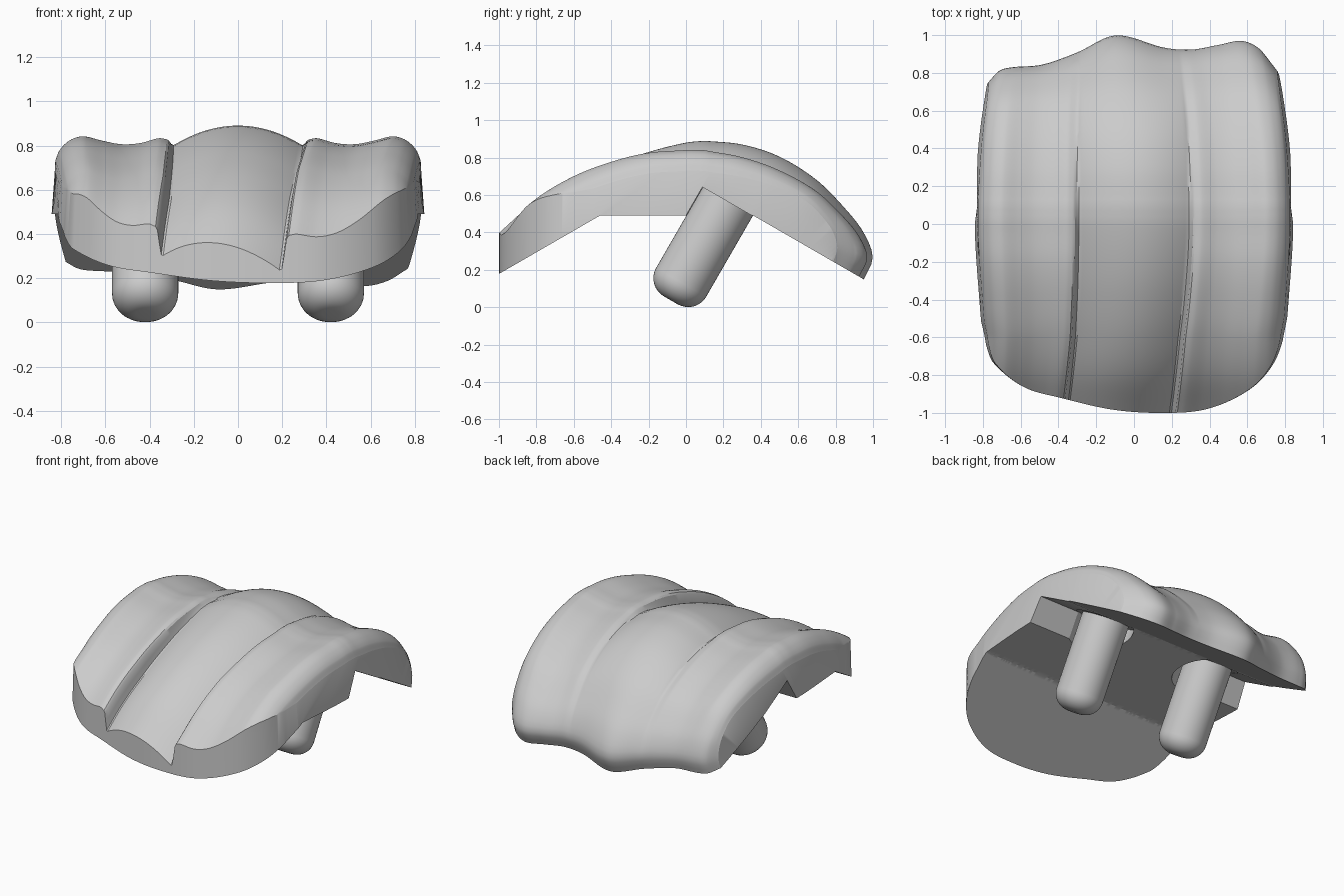
import bpy, bmesh, math
from mathutils import Matrix

if "Cube" in bpy.data.objects:
    bpy.data.objects.remove(bpy.data.objects["Cube"])


def curve(pts, x):
    """Smooth interpolation through (x, value) points, clamped at the ends."""
    if x <= pts[0][0]:
        return pts[0][1]
    if x >= pts[-1][0]:
        return pts[-1][1]
    i = max(k for k in range(len(pts) - 1) if pts[k][0] <= x)

    def slope(k):
        a, b = pts[max(k - 1, 0)], pts[min(k + 1, len(pts) - 1)]
        return (b[1] - a[1]) / (b[0] - a[0])
    (x0, v0), (x1, v1) = pts[i], pts[i + 1]
    h = x1 - x0
    t = (x - x0) / h
    return (v0 * (2*t**3 - 3*t*t + 1) + h * slope(i) * (t**3 - 2*t*t + t)
            + v1 * (3*t*t - 2*t**3) + h * slope(i + 1) * (t**3 - t*t))


def make_object(name, bm):
    bmesh.ops.recalc_face_normals(bm, faces=bm.faces)
    mesh = bpy.data.meshes.new(name)
    bm.to_mesh(mesh)
    bm.free()
    ob = bpy.data.objects.new(name, mesh)
    bpy.context.collection.objects.link(ob)
    return ob


def activate(ob):
    bpy.ops.object.select_all(action='DESELECT')
    ob.select_set(True)
    bpy.context.view_layer.objects.active = ob


# Guide curves: crest line, half width, plan outline, cross-section
FRONT_Z = [(-1, .345), (-.8, .53), (-.6, .66), (-.38, .765), (-.2, .83), (0, .88), (.1, .89)]
BACK_Y = [(0, .1), (.18, .3), (.36, .5), (.55, .7), (.7, .85), (.82, .95), (.92, .998), (1, .95)]
BACK_Z = [(0, .89), (.18, .87), (.36, .805), (.55, .68), (.7, .53), (.82, .40), (.92, .265), (1, .15)]
WIDTH = [(-.6, .80), (-.45, .815), (0, .843), (.4, .825), (.7, .785), (.9, .745)]
FRONT_EDGE = [(-.8, -.52), (-.785, -.64), (-.75, -.735), (-.6, -.86), (-.4, -.92), (-.1, -.985),
              (.2, -1), (.4, -.975), (.6, -.88), (.72, -.76), (.785, -.62), (.8, -.5)]
BACK_EDGE = [(-.8, .75), (-.75, .81), (-.68, .83), (-.5, .845), (-.3, .91), (-.07, 1),
             (.2, .935), (.35, .925), (.5, .95), (.63, .97), (.73, .92), (.8, .81)]
SIDE_LIFT = [(-1, .06), (-.6, .04), (-.4, .02), (-.2, -.005), (0, -.04), (.5, -.085), (.8, -.08)]
SIDE_SECTION = [(.27, -.02), (.31, -.012), (.34, -.008), (.42, -.03), (.5, -.035), (.58, -.02),
                (.66, 0), (.70, -.005), (.74, -.025), (.78, -.065), (.8, -.11)]
SLOPE = math.tan(math.radians(30))
CREASE_F, CREASE_B, FLAT_Z = -.46, .36, .49


def under_z(y):
    return FLAT_Z - SLOPE * (max(CREASE_F - y, 0) + max(y - CREASE_B, 0))


def section(u, y):
    """Height relative to the crest: central dome, step, then side lobe."""
    q = .8 * abs(u)
    dome = -(.085 + .025 * max(-y, 0)) * (min(q, .29) / .27) ** 2
    lobe = curve(SIDE_LIFT, y) + curve(SIDE_SECTION, q)
    if u < 0:
        lobe -= .03 * max(-y, 0)
    t = min(max((q - .272) / .03, 0), 1)
    t = t * t * (3 - 2 * t)
    return dome * (1 - t) + lobe * t


def place_x(u, y):
    bend = -.09 * abs(min(y, 0)) ** 1.7 - .03 * max(y, 0) ** 2
    return u * curve(WIDTH, y) + bend * (1 - u * u)


def column(u):
    """Closed section at one width station: top points, bottom points."""
    n = 36
    yf = max(curve(FRONT_EDGE, .8 * u - .09 * (1 - u * u)), -1)
    yb = curve(BACK_EDGE, .8 * u)
    tuck = 1 - .02 * u ** 8
    top, low = [], []
    for i in range(n):
        y = yf + (.1 - yf) * i / n
        top.append((place_x(u, y) * tuck, y, curve(FRONT_Z, y) + section(u, y)))
    y_end = .95 * (1 + (yb - 1) * .95 ** 2)
    z_end = under_z(y_end)
    for i in range(n + 1):
        k = i / n
        y0 = curve(BACK_Y, k)
        y = y0 * (1 + (yb - 1) * y0 * y0)
        z = .89 - (.89 - curve(BACK_Z, k)) * (.89 - z_end) / .74
        z += section(u, y0) * (1 - k * k)
        top.append((place_x(u, y) * (tuck + (1 - tuck) * k ** 4), y, z))
    for a, b in ((yf, CREASE_F), (CREASE_F, CREASE_B), (CREASE_B, y_end)):
        for i in range(24):
            y = a + (b - a) * i / 24
            low.append((place_x(u, y), y, under_z(y)))
    return top, low


# Curved shell body
bm = bmesh.new()
COLS = 240
cols = []
for j in range(COLS + 1):
    top, low = column(math.sin(math.pi / 2 * (2 * j / COLS - 1)))
    cols.append(([bm.verts.new(p) for p in top], [bm.verts.new(p) for p in low]))
for (t0, l0), (t1, l1) in zip(cols, cols[1:]):
    r0, r1 = t0 + l0[::-1], t1 + l1[::-1]
    for i in range(len(r0)):
        k = (i + 1) % len(r0)
        bm.faces.new((r0[i], r0[k], r1[k], r1[i]))
for t, l in (cols[0], cols[-1]):
    for i in range(len(l) - 1):
        bm.faces.new((t[i], t[i + 1], l[i + 1], l[i]))
    bm.faces.new((t[-2], t[-1], l[-1]))
body = make_object("curved_shell", bm)


def peg_matrix(side):
    return Matrix.Translation((side * .42, .18, .49)) @ Matrix.Rotation(math.radians(-30), 4, 'X')


def cut(target, cutter):
    cutter.hide_render = True
    mod = target.modifiers.new("cut", 'BOOLEAN')
    mod.operation = 'DIFFERENCE'
    mod.solver = 'EXACT'
    mod.object = cutter
    activate(target)
    bpy.ops.object.modifier_apply(modifier=mod.name)
    bpy.data.objects.remove(cutter)


# Pockets round the pegs, open to the sides
for side in (-1, 1):
    bm = bmesh.new()
    bmesh.ops.create_cone(bm, cap_ends=True, segments=48, radius1=.19, radius2=.19, depth=.5,
                          matrix=peg_matrix(side) @ Matrix.Translation((0, 0, .088 - .25)))
    cut(body, make_object("pocket_cutter", bm))
    bm = bmesh.new()
    bmesh.ops.create_cube(bm, size=1, matrix=peg_matrix(side)
                          @ Matrix.Translation((side * .3, 0, .086 - .25))
                          @ Matrix.Diagonal((.6, .312, .5, 1)))
    cut(body, make_object("slot_cutter", bm))

# Tilted pegs with rounded ends
R, FILLET, END = .15, .11, -.523
profile = [(0, END)]
for i in range(9):
    a = math.pi / 2 * i / 8
    profile.append((R - FILLET + FILLET * math.sin(a), END + FILLET * (1 - math.cos(a))))
profile += [(R, .12), (0, .12)]
for side, name in ((-1, "left_peg"), (1, "right_peg")):
    bm = bmesh.new()
    verts = [bm.verts.new((r, 0, z)) for r, z in profile]
    edges = [bm.edges.new(e) for e in zip(verts, verts[1:])]
    bmesh.ops.spin(bm, geom=verts + edges, axis=(0, 0, 1), cent=(0, 0, 0),
                   angle=2 * math.pi, steps=48)
    bmesh.ops.remove_doubles(bm, verts=bm.verts, dist=1e-4)
    bmesh.ops.transform(bm, verts=bm.verts,
                        matrix=peg_matrix(side) @ Matrix.Diagonal((1, 1.03, 1, 1)))
    make_object(name, bm)

for ob in list(bpy.context.collection.objects):
    activate(ob)
    bpy.ops.object.shade_smooth_by_angle(angle=math.radians(30))
